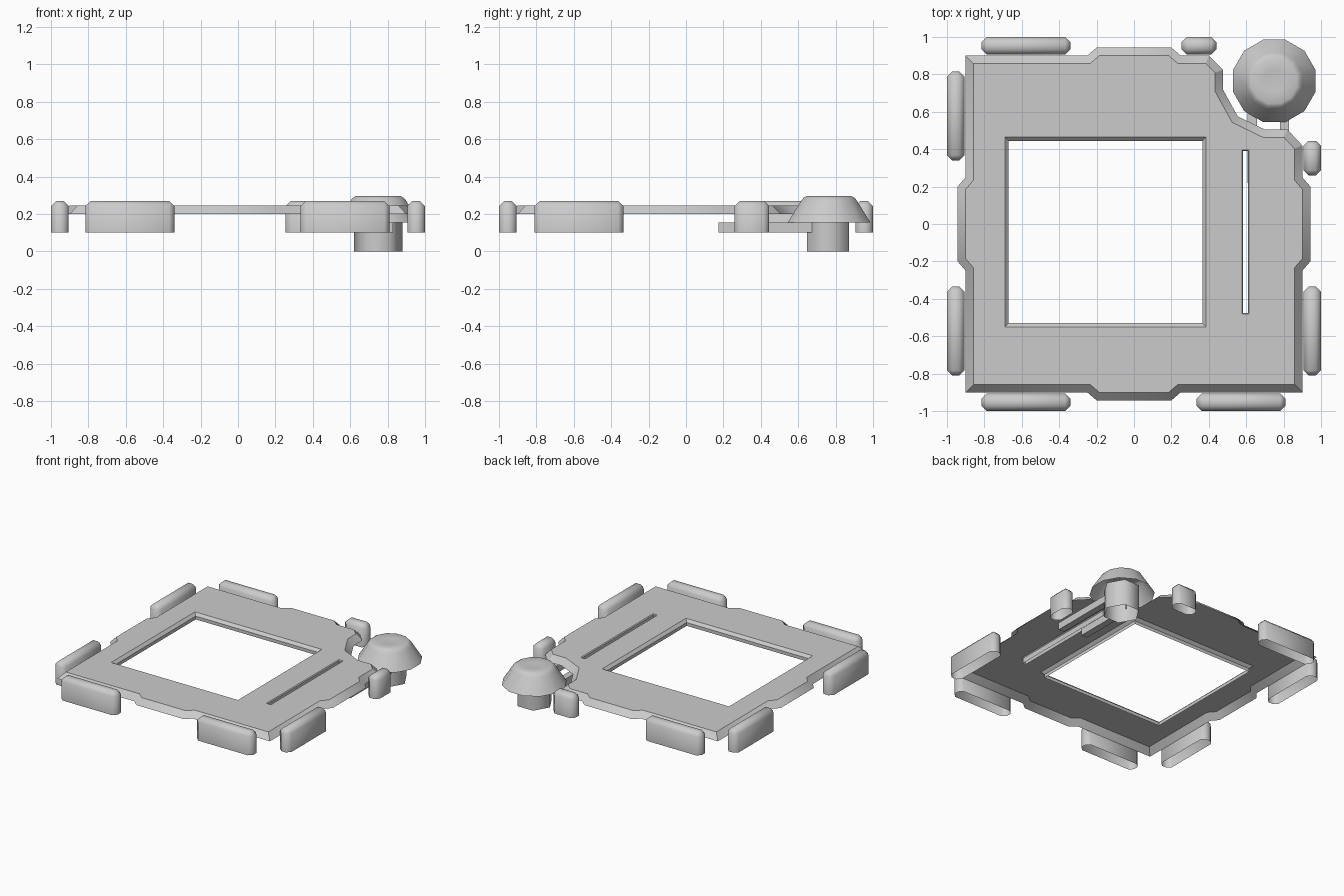
import bpy, bmesh, math

if "Cube" in bpy.data.objects:
    bpy.data.objects.remove(bpy.data.objects["Cube"])


def finish(name, bm, angle=40, normals=True):
    if normals:
        bmesh.ops.recalc_face_normals(bm, faces=bm.faces)
    me = bpy.data.meshes.new(name)
    bm.to_mesh(me)
    bm.free()
    ob = bpy.data.objects.new(name, me)
    bpy.context.collection.objects.link(ob)
    bpy.ops.object.select_all(action='DESELECT')
    ob.select_set(True)
    bpy.context.view_layer.objects.active = ob
    bpy.ops.object.shade_smooth_by_angle(angle=math.radians(angle))
    return ob


def ring(bm, pts, z):
    return [bm.verts.new((x, y, z)) for x, y in pts]


def bridge(bm, a, b):
    n = len(a)
    for i in range(n):
        j = (i + 1) % n
        bm.faces.new((a[i], a[j], b[j], b[i]))


def rect(x0, x1, y0, y1):
    return [(x0, y0), (x1, y0), (x1, y1), (x0, y1)]


def inset(pts, d):
    # mitred inward offset of a counter-clockwise outline
    out = []
    n = len(pts)
    for i in range(n):
        p, q, r = pts[i - 1], pts[i], pts[(i + 1) % n]
        l1, l2 = math.dist(p, q), math.dist(q, r)
        n1 = (-(q[1] - p[1]) / l1, (q[0] - p[0]) / l1)
        n2 = (-(r[1] - q[1]) / l2, (r[0] - q[0]) / l2)
        k = d / (1 + n1[0] * n2[0] + n1[1] * n2[1])
        out.append((q[0] + (n1[0] + n2[0]) * k, q[1] + (n1[1] + n2[1]) * k))
    return out


# frame plate: open shell with tabs, scooped corner, window and slot
def tab(rot):
    c, s = [(1, 0), (0, 1), (-1, 0), (0, -1)][rot]
    base = [(-0.25, -0.9), (-0.2, -0.943), (0.2, -0.943), (0.25, -0.9)]
    return [(x * c - y * s, x * s + y * c) for x, y in base]


outline = [(-0.9, -0.9)] + tab(0) + [(0.9, -0.9)] + tab(1)
outline += [(0.9, 0.42), (0.82, 0.505), (0.7, 0.505), (0.555, 0.575),
            (0.475, 0.72), (0.475, 0.825), (0.4, 0.9)]
outline += tab(2) + [(-0.9, 0.9)] + tab(3)

bm = bmesh.new()
ZB, ZT = 0.2, 0.245
skirt = ring(bm, outline, ZB)
rim = ring(bm, inset(outline, 0.042), ZT)
bridge(bm, skirt, rim)
loops = [rim]
for (x0, x1, y0, y1), d in (((-0.67, 0.365, -0.53, 0.445), 0.02),
                            ((0.583, 0.609, -0.475, 0.39), 0.006)):
    top = ring(bm, rect(x0 - d, x1 + d, y0 - d, y1 + d), ZT)
    mid = ring(bm, rect(x0, x1, y0, y1), ZT - d)
    low = ring(bm, rect(x0, x1, y0, y1), ZB)
    bridge(bm, top, mid)
    bridge(bm, mid, low)
    loops.append(top)
edges = [bm.edges.get((l[i - 1], l[i])) for l in loops for i in range(len(l))]
bmesh.ops.triangle_fill(bm, use_beauty=True, use_dissolve=False, edges=edges,
                        normal=(0, 0, 1))
bmesh.ops.recalc_face_normals(bm, faces=bm.faces)
if max(bm.faces, key=lambda f: f.calc_area()).normal.z < 0:
    bmesh.ops.reverse_faces(bm, faces=bm.faces)
finish("frame_plate", bm, 30, normals=False)


# edge buttons: chamfered boxes, open underneath
def button(name, x0, x1, y0, y1):
    bm = bmesh.new()
    a = ring(bm, rect(x0, x1, y0, y1), 0.1)
    b = ring(bm, rect(x0, x1, y0, y1), 0.27)
    bridge(bm, a, b)
    bm.faces.new(b)
    bm.faces.new(a[::-1])
    cut = [e for e in bm.edges if max(v.co.z for v in e.verts) > 0.2]
    bmesh.ops.bevel(bm, geom=cut, offset=0.028, segments=1, affect='EDGES')
    bmesh.ops.recalc_face_normals(bm, faces=bm.faces)
    under = [f for f in bm.faces if f.normal.z < -0.9]
    bmesh.ops.delete(bm, geom=under, context='FACES_ONLY')
    finish(name, bm, 50, normals=False)


for s in (-1, 1):
    lo, hi = sorted((s * 0.905, s))
    button("left_button", -1, -0.905, *((-0.81, -0.335) if s < 0 else (0.34, 0.815)))
    button("front_button", *((-0.815, -0.34) if s < 0 else (0.335, 0.81)), -1, -0.905)
    button("right_button", 0.905, 1, *((-0.81, -0.335) if s < 0 else (0.26, 0.445)))
    button("back_button", *((-0.815, -0.34) if s < 0 else (0.255, 0.44)), 0.905, 1)


# corner knob: lathed open shells
def lathe(name, profile, sides, phase, cx, cy, angle):
    bm = bmesh.new()
    prev = None
    for r, z in profile:
        cur = ring(bm, [(cx + r * math.cos(phase + math.tau * i / sides),
                         cy + r * math.sin(phase + math.tau * i / sides))
                        for i in range(sides)], z)
        if prev:
            bridge(bm, prev, cur)
        prev = cur
    bm.faces.new(prev)
    finish(name, bm, angle, normals=False)


lathe("knob_cap", [(0.228, 0.155), (0.155, 0.27), (0.142, 0.286), (0.125, 0.295), (0.06, 0.288)],
      12, math.radians(15), 0.75, 0.765, 40)
lathe("knob_stem", [(0.13, 0.0), (0.13, 0.2)], 6, 0, 0.75, 0.76, 65)

# fork arms under the plate, reaching from the knob
for name, x0, y0 in (("inner_arm", 0.608, 0.22), ("outer_arm", 0.78, 0.175)):
    bm = bmesh.new()
    a = ring(bm, rect(x0, x0 + 0.05, y0, 0.7), 0.1)
    b = ring(bm, rect(x0, x0 + 0.05, y0, 0.7), 0.155)
    bridge(bm, a, b)
    bm.faces.new(b)
    bm.faces.new(a[::-1])
    finish(name, bm)
